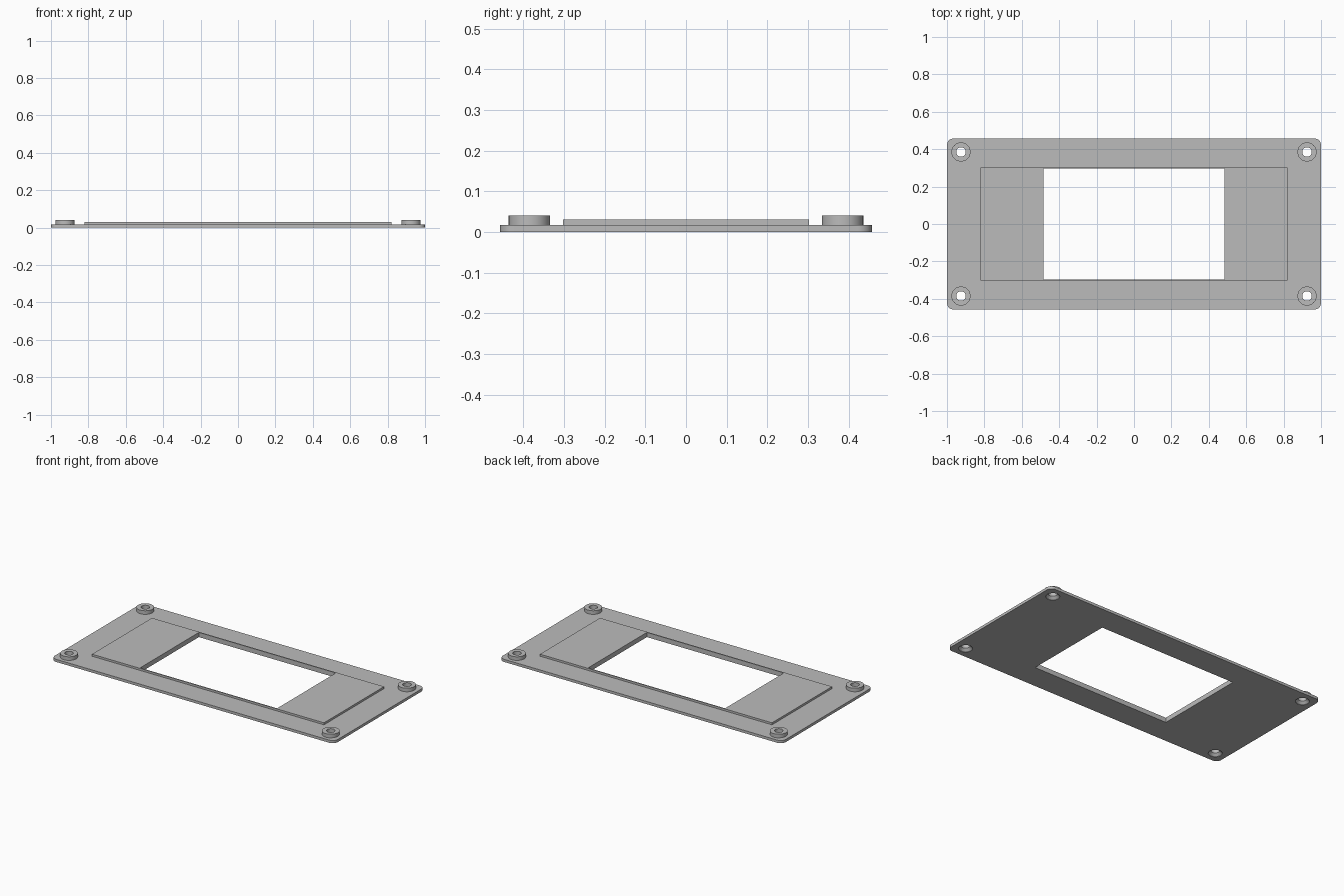
import bpy, bmesh, math
from mathutils import Matrix, Vector

if "Cube" in bpy.data.objects:
    bpy.data.objects.remove(bpy.data.objects["Cube"], do_unlink=True)

PLATE_TOP, PANEL_TOP, BOSS_TOP = 0.017, 0.03, 0.04
SCREW_X, SCREW_Y = 0.925, 0.385

grey = bpy.data.materials.new("plain grey")
grey.use_nodes = True
grey.diffuse_color = (0.5, 0.5, 0.5, 1)
grey.node_tree.nodes["Principled BSDF"].inputs["Base Color"].default_value = (0.5, 0.5, 0.5, 1)


def finish(name, bm):
    bmesh.ops.recalc_face_normals(bm, faces=bm.faces)
    mesh = bpy.data.meshes.new(name)
    bm.to_mesh(mesh)
    bm.free()
    mesh.materials.append(grey)
    obj = bpy.data.objects.new(name, mesh)
    bpy.context.collection.objects.link(obj)
    return obj


def box(name, half_x, half_y, z0, z1, corner=0):
    bm = bmesh.new()
    size = Matrix.Diagonal((2 * half_x, 2 * half_y, z1 - z0, 1))
    bmesh.ops.create_cube(bm, size=1, matrix=Matrix.Translation((0, 0, (z0 + z1) / 2)) @ size)
    if corner:
        upright = [e for e in bm.edges if abs(e.verts[0].co.z - e.verts[1].co.z) > 1e-4]
        bmesh.ops.bevel(bm, geom=upright, offset=corner, segments=8, profile=0.5, affect="EDGES")
    return finish(name, bm)


def lathe(name, profile, x, y):
    """Spin a closed (radius, height) outline about an upright axis."""
    bm = bmesh.new()
    verts = [bm.verts.new((r, 0, z)) for r, z in profile]
    edges = [bm.edges.new((a, b)) for a, b in zip(verts, verts[1:] + verts[:1])]
    bmesh.ops.spin(bm, geom=verts + edges, cent=(0, 0, 0), axis=(0, 0, 1),
                   angle=math.tau, steps=48, use_duplicate=False)
    bmesh.ops.remove_doubles(bm, verts=bm.verts, dist=1e-5)
    bmesh.ops.translate(bm, verts=bm.verts, vec=Vector((x, y, 0)))
    return finish(name, bm)


def cut(obj, cutter):
    mod = obj.modifiers.new("cut", "BOOLEAN")
    mod.operation, mod.solver, mod.object = "DIFFERENCE", "EXACT", cutter
    bpy.context.view_layer.objects.active = obj
    bpy.ops.object.modifier_apply(modifier=mod.name)


# Base plate and raised panel, sharing one window opening
plate = box("base_plate", 1, 0.457, 0, PLATE_TOP, corner=0.035)
panel = box("raised_panel", 0.82, 0.303, PLATE_TOP, PANEL_TOP)
cutters = [box("window_cutter", 0.484, 0.296, -0.1, 0.1)]
cut(plate, cutters[0])
cut(panel, cutters[0])

# Screw bosses with through holes, countersunk from below
parts = [plate, panel]
for side, sx in (("left", 1), ("right", -1)):
    for end, sy in (("front", -1), ("back", 1)):
        x, y = sx * SCREW_X, sy * SCREW_Y
        parts.append(lathe(f"{end}_{side}_boss", [(0.025, PLATE_TOP), (0.051, PLATE_TOP),
                                                  (0.051, BOSS_TOP), (0.025, BOSS_TOP)], x, y))
        hole = lathe("hole_cutter", [(0, -0.01), (0.04, -0.01), (0.04, 0.002), (0.025, PLATE_TOP),
                                     (0.025, 0.1), (0, 0.1)], x, y)
        cut(plate, hole)
        cutters.append(hole)

for cutter in cutters:
    bpy.data.objects.remove(cutter, do_unlink=True)

# Smooth round walls, crisp edges
bpy.ops.object.select_all(action="DESELECT")
for part in parts:
    part.select_set(True)
bpy.context.view_layer.objects.active = plate
bpy.ops.object.shade_smooth_by_angle(angle=math.radians(30))
